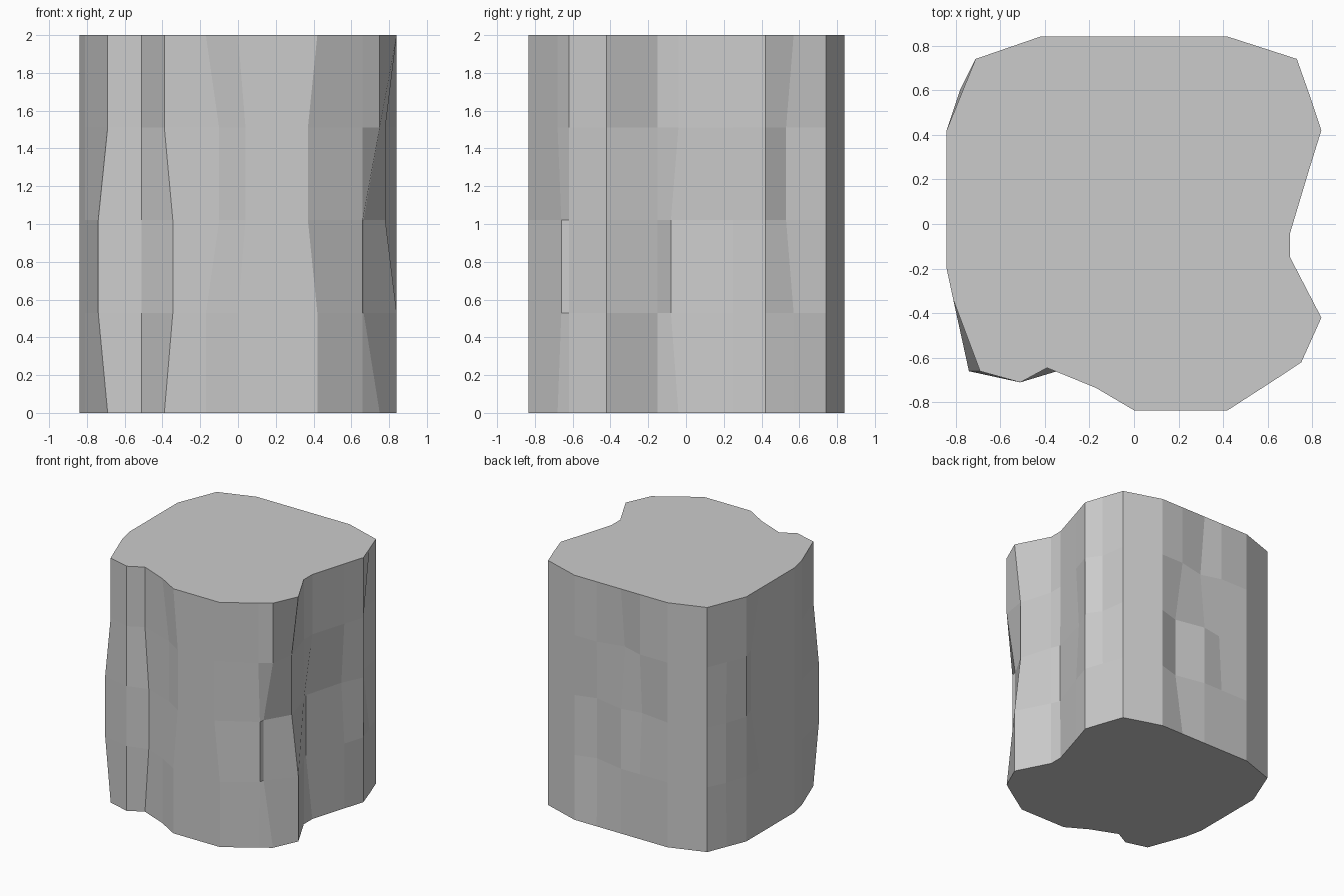
import bpy, bmesh

# Ring heights of the stone column
LEVELS = [0.0, 0.53, 1.02, 1.51, 2.0]

# Cross-section, counter-clockwise from the front: (x, y)
OUTLINE = [
    (0.0, -.835), (.42, -.835), (.66, -.68), (.75, -.62), (.84, -.42),
    (.70, -.15), (.70, -.04), (.787, .25), (.84, .42), (.79, .57), (.73, .74),
    (.42, .84), (.22, .84), (0, .84), (-.17, .84), (-.42, .84), (-.71, .74),
    (-.775, .58), (-.84, .42), (-.84, .25), (-.84, -.2), (-.81, -.34),
    (-.69, -.66), (-.51, -.71), (-.39, -.645), (-.17, -.735),
]

# Chipped spots on the inner rings: (column, ring) -> (x, y)
CHIPS = {
    (0, 2): (.04, -.835), (0, 3): (.04, -.835),
    (1, 2): (.37, -.835), (1, 3): (.37, -.835),
    (2, 1): (.66, -.66), (2, 2): (.66, -.66),
    (3, 1): (.665, -.62), (3, 2): (.665, -.62),
    (4, 2): (.78, -.42), (4, 3): (.78, -.42),
    (6, 1): (.67, -.08), (6, 2): (.67, -.08),
    (7, 2): (.76, .25),
    (9, 2): (.76, .53), (9, 3): (.76, .53),
    (12, 1): (.25, .79), (12, 2): (.25, .79),
    (13, 3): (0, .79), (14, 2): (-.17, .81),
    (17, 1): (-.78, .60), (17, 2): (-.78, .60),
    (19, 2): (-.80, .30), (19, 3): (-.80, .30),
    (22, 1): (-.74, -.66), (22, 2): (-.74, -.66),
    (24, 1): (-.345, -.66), (24, 2): (-.345, -.66),
    (25, 2): (-.10, -.75), (25, 3): (-.10, -.75),
}

bm = bmesh.new()
rings = []
for k, z in enumerate(LEVELS):
    rings.append([bm.verts.new((*CHIPS.get((i, k), p), z))
                  for i, p in enumerate(OUTLINE)])

# Side walls
n = len(OUTLINE)
for low, high in zip(rings, rings[1:]):
    for i in range(n):
        j = (i + 1) % n
        bm.faces.new((low[i], low[j], high[j], high[i]))

# Flat ends
bm.faces.new(rings[-1])
bm.faces.new(rings[0][::-1])

mesh = bpy.data.meshes.new("stone_column")
bm.to_mesh(mesh)
bm.free()
column = bpy.data.objects.new("stone_column", mesh)
bpy.context.collection.objects.link(column)
